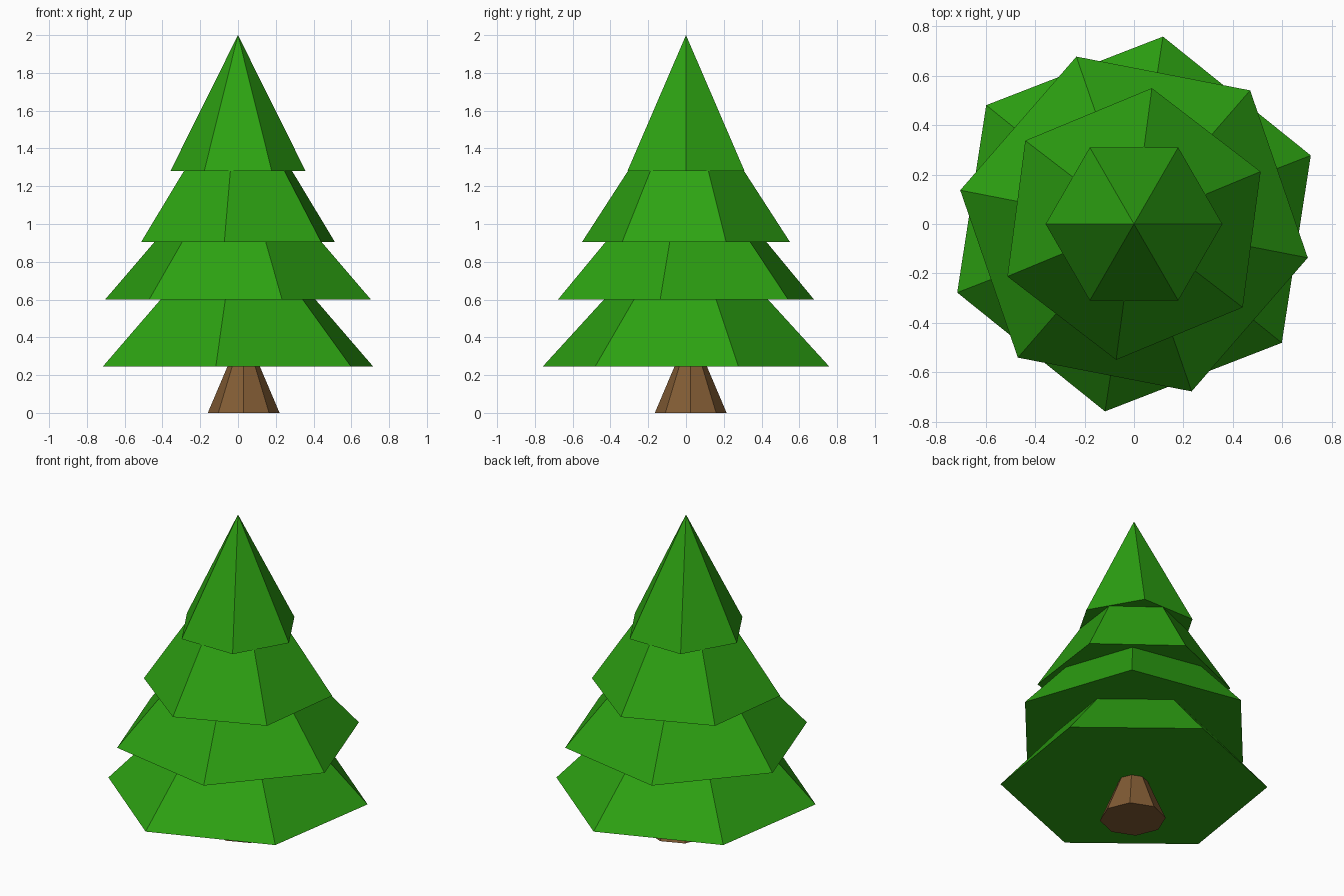
import bpy
import bmesh
from math import cos, sin, radians, tau

if "Cube" in bpy.data.objects:
    bpy.data.objects.remove(bpy.data.objects["Cube"])


def material(name, color):
    m = bpy.data.materials.new(name)
    m.diffuse_color = (*color, 1.0)
    m.use_nodes = True
    m.node_tree.nodes["Principled BSDF"].inputs["Base Color"].default_value = m.diffuse_color
    return m


def frustum(name, sides, angle, r0, z0, r1, z1, mat, center=(0, 0)):
    """Closed flat-faced cone or frustum; r1 = 0 gives a pointed tip."""
    bm = bmesh.new()

    def ring(r, z):
        return [bm.verts.new((center[0] + r * cos(radians(angle) + tau * i / sides),
                              center[1] + r * sin(radians(angle) + tau * i / sides), z))
                for i in range(sides)]

    low = ring(r0, z0)
    bm.faces.new(low[::-1])
    if r1 > 0:
        high = ring(r1, z1)
        bm.faces.new(high)
        for i in range(sides):
            j = (i + 1) % sides
            bm.faces.new((low[i], low[j], high[j], high[i]))
    else:
        tip = bm.verts.new((*center, z1))
        for i in range(sides):
            bm.faces.new((low[i], low[(i + 1) % sides], tip))
    mesh = bpy.data.meshes.new(name)
    bm.to_mesh(mesh)
    bm.free()
    mesh.materials.append(mat)
    ob = bpy.data.objects.new(name, mesh)
    bpy.context.collection.objects.link(ob)
    return ob


green = material("needles", (0.026, 0.36, 0.006))
brown = material("bark", (0.22, 0.105, 0.034))

# Trunk: flared octagon, slightly off centre
frustum("trunk", 8, 0, 0.19, 0.0, 0.084, 0.25, brown, (0.03, 0.025))

# Foliage tiers: hexagons, each turned and tucked into the one above
tiers = [
    ("bottom_branches", 21.2, 0.768, 0.245, 0.435, 0.605),
    ("lower_branches", 49.0, 0.717, 0.60, 0.446, 0.91),
    ("upper_branches", 22.5, 0.555, 0.905, 0.307, 1.285),
    ("treetop", 0.0, 0.358, 1.28, 0.0, 2.0),
]
for name, angle, r0, z0, r1, z1 in tiers:
    frustum(name, 6, angle, r0, z0, r1, z1, green)
